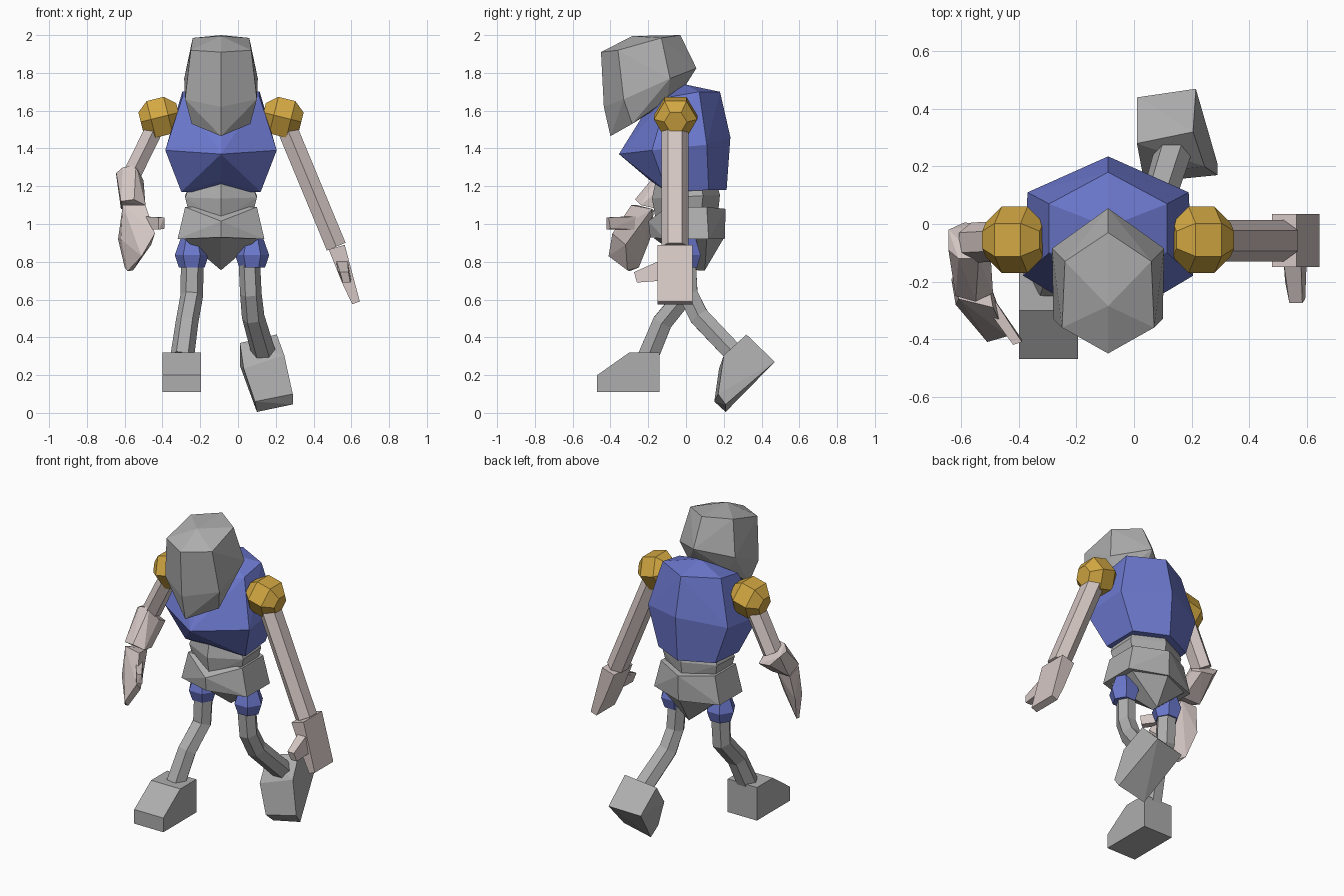
import bpy, bmesh, math
from mathutils import Vector

CX = -0.09  # body centre line


def material(name, rgb):
    m = bpy.data.materials.new(name)
    m.diffuse_color = (*rgb, 1)
    return m


GREY = material("stone grey", (0.42, 0.42, 0.42))
BLUE = material("soft blue", (0.15, 0.19, 0.62))
GOLD = material("gold", (0.65, 0.39, 0.055))
SKIN = material("pale pink", (0.66, 0.57, 0.55))


def finish(name, bm, mat):
    bmesh.ops.recalc_face_normals(bm, faces=bm.faces)
    me = bpy.data.meshes.new(name)
    bm.to_mesh(me)
    bm.free()
    me.materials.append(mat)
    ob = bpy.data.objects.new(name, me)
    bpy.context.collection.objects.link(ob)


def hull(name, mat, pts):
    """Faceted solid wrapped around a few corner points."""
    bm = bmesh.new()
    for p in pts:
        bm.verts.new(p)
    res = bmesh.ops.convex_hull(bm, input=bm.verts)
    loose = [v for v in bm.verts if not v.link_faces]
    bmesh.ops.delete(bm, geom=loose, context='VERTS')
    bmesh.ops.dissolve_limit(bm, angle_limit=math.radians(3),
                             verts=bm.verts, edges=bm.edges)
    finish(name, bm, mat)


def mirrored(half):
    """Half of a symmetric part, x measured from the centre line."""
    return [(CX + s * x, y, z) for x, y, z in half for s in ((1, -1) if x else (1,))]


def tube(name, mat, rings, ref, sides=6):
    """Loft through (centre, radius along ref, radius across), capped."""
    bm = bmesh.new()
    cs = [Vector(r[0]) for r in rings]
    loops = []
    for i, (c, ra, rb) in enumerate(rings):
        t = (cs[min(i + 1, len(cs) - 1)] - cs[max(i - 1, 0)]).normalized()
        u = Vector(ref)
        u = (u - t * u.dot(t)).normalized()
        w = t.cross(u)
        loops.append([bm.verts.new(cs[i] + u * ra * math.cos(a) + w * rb * math.sin(a))
                      for a in (2 * math.pi * k / sides for k in range(sides))])
    for a, b in zip(loops, loops[1:]):
        for k in range(sides):
            n = (k + 1) % sides
            bm.faces.new((a[k], a[n], b[n], b[k]))
    bm.faces.new(loops[0])
    bm.faces.new(loops[-1])
    finish(name, bm, mat)


X, Y = (1, 0, 0), (0, 1, 0)

# Head: crown, brow, cheeks, then chin
hull("head", GREY, mirrored([
    (0, -.03, 2.0), (.15, -.13, 1.985), (0, -.285, 1.995),
    (0, -.45, 1.91), (.16, -.36, 1.92),
    (0, .055, 1.825), (.195, -.085, 1.77),
    (0, -.435, 1.62), (.19, -.33, 1.66),
    (0, -.40, 1.465), (.155, -.285, 1.53), (.14, -.10, 1.66), (0, -.03, 1.69)]))

# Torso: top, chest ring, then lower ring
hull("torso", BLUE, mirrored([
    (0, -.01, 1.74), (0, .18, 1.70), (.205, .07, 1.70), (.205, -.10, 1.67),
    (0, -.20, 1.62),
    (0, .235, 1.46), (.28, .11, 1.42), (.295, -.18, 1.39), (0, -.355, 1.37),
    (0, .215, 1.18), (.20, .12, 1.18), (.21, -.10, 1.17), (0, -.19, 1.23)]))

# Waist and pelvis
hull("waist", GREY, mirrored([
    (0, .16, 1.22), (.16, .08, 1.22), (.16, -.08, 1.22), (0, -.16, 1.23),
    (0, .18, 1.155), (.19, .09, 1.15), (.19, -.09, 1.14), (0, -.18, 1.135),
    (0, .17, 1.06), (.17, .08, 1.06), (.17, -.08, 1.06), (0, -.16, 1.02)]))
hull("pelvis", GREY, mirrored([
    (0, .21, 1.08), (.19, .11, 1.09), (.19, -.10, 1.09), (0, -.20, 1.015),
    (0, .205, .92), (.23, .12, .92), (.23, -.11, .92), (0, -.19, .93)]))
hull("pelvis_tip", GREY, mirrored([
    (0, .20, .925), (.20, .11, .925), (.20, -.09, .925), (0, -.17, .925),
    (0, .10, .755), (0, .06, .755)]))

# Hip joints
for side, x in (("left", -.245), ("right", .075)):
    tube(side + "_hip", BLUE, [((x, 0, .92), .06, .06), ((x, 0, .835), .09, .09),
                               ((x, 0, .77), .068, .068)], X)

# Legs
tube("left_leg", GREY, [((-.242, 0, .80), .06, .06), ((-.245, -.01, .62), .06, .06),
                        ((-.27, -.125, .48), .06, .06), ((-.295, -.20, .30), .063, .063)], X)
tube("right_leg", GREY, [((.06, 0, .80), .057, .06), ((.068, .01, .63), .057, .06),
                         ((.08, .07, .51), .06, .06), ((.135, .25, .32), .065, .06)], X)

# Feet: flat wedge and the lifted one
wedge = [(-.14, .11), (-.47, .11), (-.47, .20), (-.30, .32), (-.14, .32)]
hull("left_foot", GREY, [(x, y, z) for x in (-.40, -.195) for y, z in wedge])
hull("right_foot", GREY, [
    (.01, .44, .25), (.215, .47, .27), (.01, .28, .37), (.205, .32, .415),
    (.10, .21, .005), (.29, .21, .045), (.09, .15, .06), (.29, .17, .10),
    (.03, .175, .235), (.245, .20, .305)])

# Shoulder balls
for side, x, s in (("left", -.415, -1), ("right", .235, 1)):
    tube(side + "_shoulder", GOLD,
         [((x + s * d, -.055, 1.565 - .25 * d), r, r)
          for d, r in ((-.10, .06), (-.045, .115), (.045, .115), (.10, .06))], Y)

# Straight right arm with hand and thumb
tube("right_arm", SKIN, [((.25, -.058, 1.53), .072, .062), ((.52, -.058, .88), .072, .062)], Y)
hull("right_hand", SKIN, [(x, y, z) for y in (-.15, .035) for x, z in
                          ((.48, .865), (.565, .89), (.645, .59), (.605, .575), (.555, .68))])
hull("right_thumb", SKIN, [
    (.52, -.13, .81), (.58, -.13, .81), (.55, -.13, .70), (.60, -.13, .70),
    (.525, -.20, .76), (.58, -.20, .77), (.54, -.275, .745), (.585, -.275, .745),
    (.555, -.26, .69), (.595, -.26, .69)])

# Bent left arm with hand and thumb
tube("left_upper_arm", SKIN, [((-.43, -.058, 1.53), .07, .055), ((-.565, -.065, 1.255), .07, .055)], Y)
hull("left_forearm", SKIN, [
    (-.645, -.02, 1.26), (-.645, -.09, 1.27), (-.61, -.12, 1.30), (-.54, -.12, 1.31),
    (-.50, -.08, 1.23), (-.51, 0, 1.19), (-.59, .005, 1.20),
    (-.62, -.15, 1.08), (-.62, -.25, 1.12), (-.55, -.27, 1.13),
    (-.49, -.24, 1.10), (-.50, -.15, 1.08)])
hull("left_hand", SKIN, [
    (-.61, -.17, 1.07), (-.61, -.26, 1.10), (-.49, -.29, 1.10), (-.51, -.18, 1.08),
    (-.635, -.19, .92), (-.62, -.28, .92), (-.44, -.39, .95), (-.46, -.32, .89),
    (-.60, -.25, .77), (-.585, -.30, .75), (-.555, -.31, .755), (-.51, -.41, .83)])
hull("left_thumb", SKIN, [
    (-.50, -.24, 1.04), (-.50, -.31, 1.04), (-.50, -.24, .97), (-.50, -.31, .97),
    (-.39, -.41, 1.035), (-.42, -.42, 1.035), (-.39, -.40, .975), (-.42, -.42, .97)])
